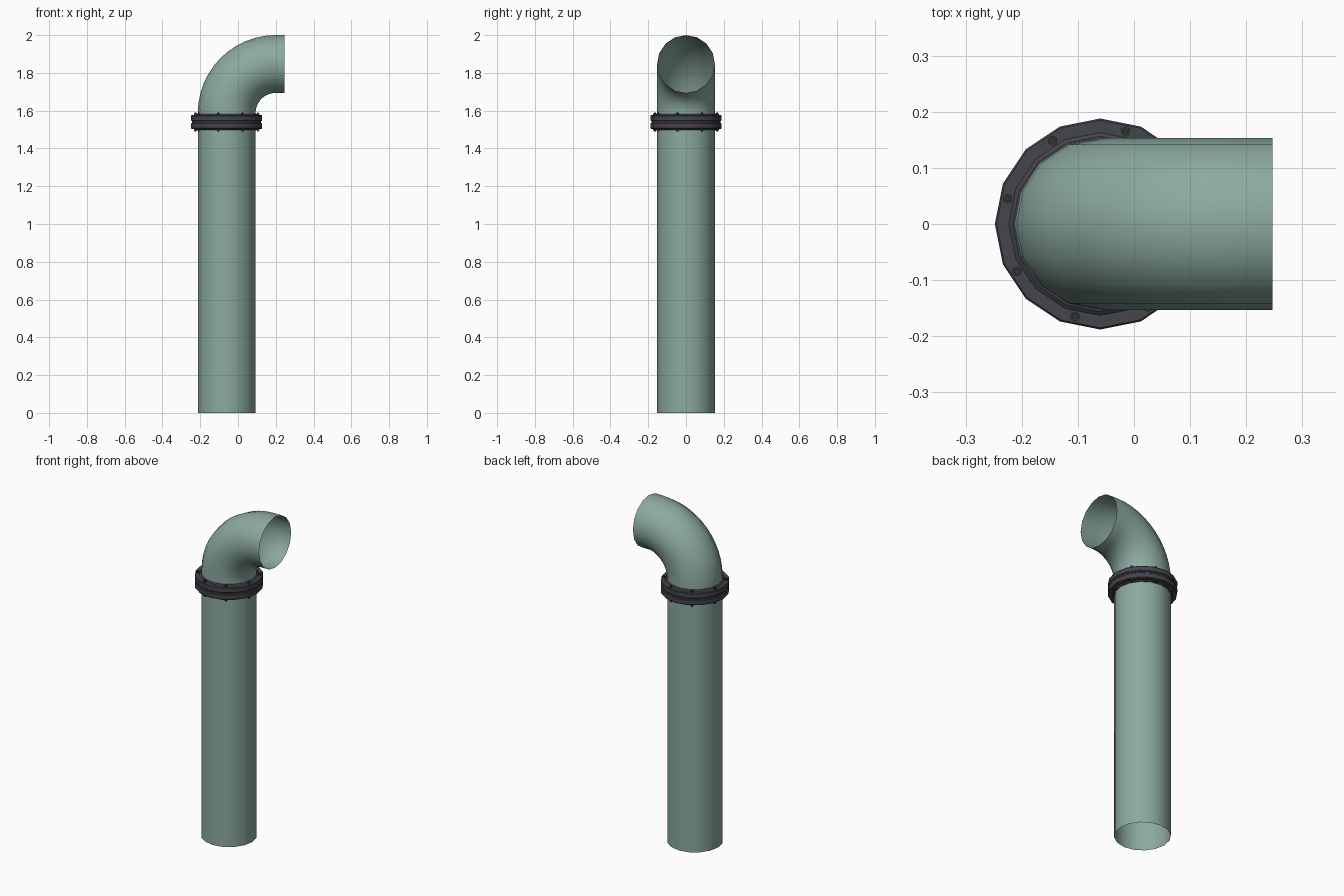
import bpy, bmesh, math
from mathutils import Vector

cube = bpy.data.objects.get("Cube")
if cube:
    bpy.data.objects.remove(cube, do_unlink=True)

CX, R, SIDES = -0.06, 0.153, 16
JOINT = 1.54


def material(name, rgb):
    m = bpy.data.materials.new(name)
    m.use_nodes = True
    m.diffuse_color = (*rgb, 1)
    bsdf = m.node_tree.nodes["Principled BSDF"]
    bsdf.inputs["Base Color"].default_value = (*rgb, 1)
    bsdf.inputs["Roughness"].default_value = 0.6
    return m


green = material("pale green paint", (0.26, 0.40, 0.35))
iron = material("dark iron", (0.06, 0.058, 0.075))
bolt_metal = material("bolt green grey", (0.032, 0.045, 0.036))


def finish(name, bm, mat):
    mesh = bpy.data.meshes.new(name)
    bm.to_mesh(mesh)
    bm.free()
    mesh.materials.append(mat)
    ob = bpy.data.objects.new(name, mesh)
    bpy.context.collection.objects.link(ob)
    bpy.ops.object.select_all(action="DESELECT")
    ob.select_set(True)
    bpy.context.view_layer.objects.active = ob
    bpy.ops.object.shade_smooth_by_angle(angle=math.radians(30))
    return ob


def bridge(bm, rings, closed=False):
    pairs = list(zip(rings, rings[1:]))
    if closed:
        pairs.append((rings[-1], rings[0]))
    for a, b in pairs:
        for i in range(SIDES):
            j = (i + 1) % SIDES
            bm.faces.new((a[i], a[j], b[j], b[i]))


def tube(name, stations):
    """Open tube through (centre, tilt) stations; tilt turns from up to +x."""
    bm = bmesh.new()
    rings = []
    for c, tilt in stations:
        u = Vector((math.cos(tilt), 0, -math.sin(tilt)))
        ring = []
        for i in range(SIDES):
            a = math.tau * i / SIDES
            ring.append(bm.verts.new(c + R * (u * math.cos(a) + Vector((0, math.sin(a), 0)))))
        rings.append(ring)
    bridge(bm, rings)
    return finish(name, bm, green)


def lathe(name, profile, mat):
    """Closed (radius, z) profile turned about the pipe axis."""
    bm = bmesh.new()
    rings = []
    for r, z in profile:
        rings.append([bm.verts.new((CX + r * math.cos(math.tau * i / SIDES),
                                    r * math.sin(math.tau * i / SIDES), z))
                      for i in range(SIDES)])
    bridge(bm, rings, closed=True)
    bmesh.ops.recalc_face_normals(bm, faces=bm.faces)
    return finish(name, bm, mat)


# Straight pipe
tube("straight_pipe", [(Vector((CX, 0, 0)), 0), (Vector((CX, 0, JOINT)), 0)])

# Elbow: short neck, quarter bend, short outlet
BEND, STEPS = 0.26, 12
BASE = 2 - R - BEND
stations = [(Vector((CX, 0, JOINT)), 0)]
for k in range(STEPS + 1):
    t = math.pi / 2 * k / STEPS
    stations.append((Vector((CX + BEND * (1 - math.cos(t)), 0, BASE + BEND * math.sin(t))), t))
stations.append((Vector((0.247, 0, 2 - R)), math.pi / 2))
tube("elbow_pipe", stations)

# Pair of mirrored flanges with a gasket between them
for name, s in (("upper_flange", 1), ("lower_flange", -1)):
    profile = [(0.151, 0.004), (0.184, 0.004), (0.188, 0.008), (0.188, 0.033), (0.185, 0.037),
               (0.163, 0.037), (0.156, 0.043), (0.151, 0.043)]
    lathe(name, [(r, JOINT + s * z) for r, z in profile], iron)
lathe("gasket", [(0.151, JOINT - 0.005), (0.183, JOINT - 0.005),
                 (0.183, JOINT + 0.005), (0.151, JOINT + 0.005)], iron)

# Eight bolts: hexagonal heads and narrower tips on both faces
for i in range(8):
    a = math.radians(29.7 + 45 * i)
    bm = bmesh.new()
    for r, half in ((0.009, 0.044), (0.005, 0.050)):
        made = bmesh.ops.create_cone(bm, cap_ends=True, segments=6, radius1=r,
                                     radius2=r, depth=2 * half)
        bmesh.ops.translate(bm, verts=made["verts"],
                            vec=(CX + 0.171 * math.cos(a), 0.171 * math.sin(a), JOINT))
    finish(f"flange_bolt_{i + 1}", bm, bolt_metal)
